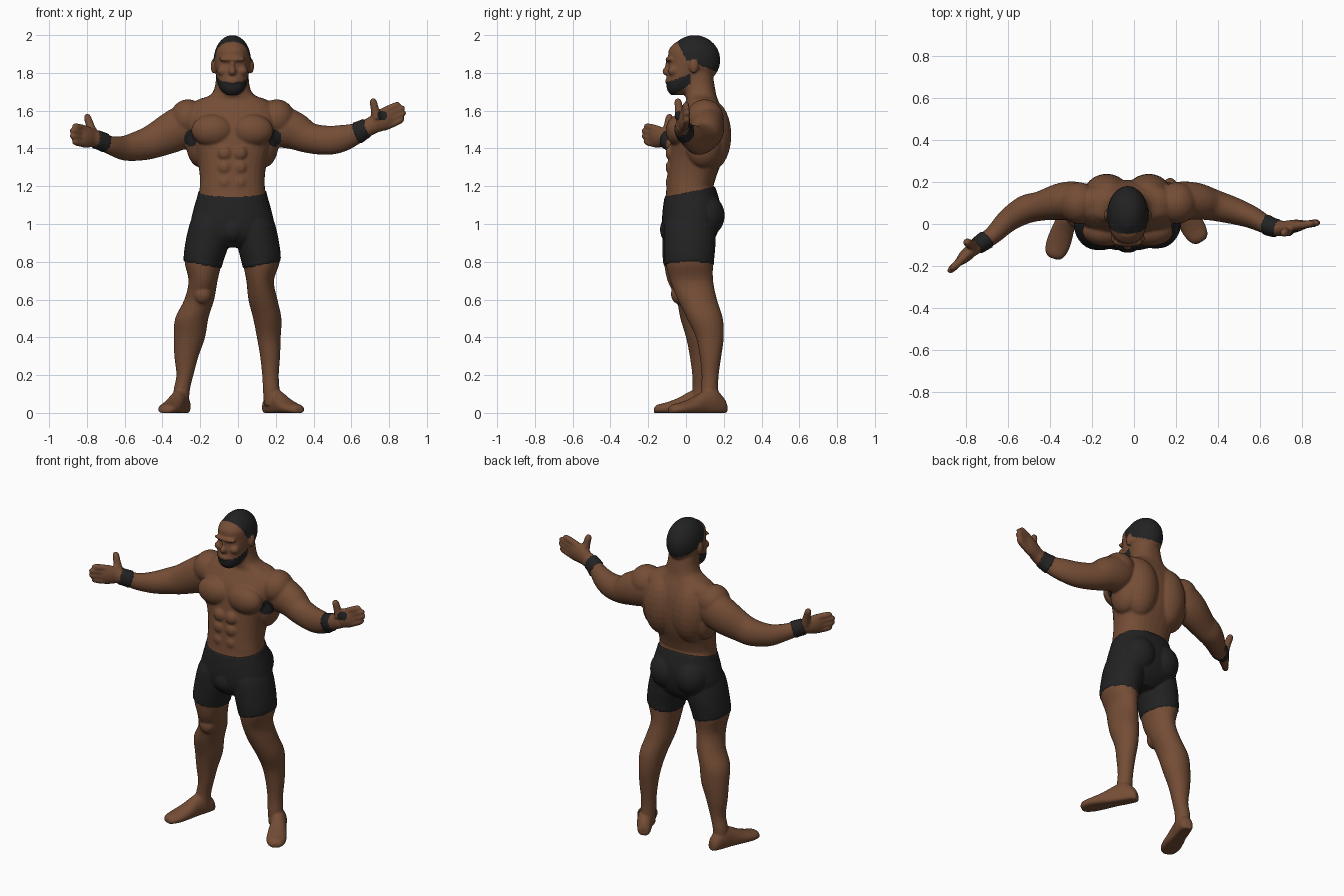
import bpy, bmesh, math
from mathutils import Vector, Matrix

CX = -0.03                      # body centre line
X, Z = Vector((1, 0, 0)), Vector((0, 0, 1))
bm = bmesh.new()


def spline(rows, n=4):
    """Catmull-Rom through rows of (x, y, z, a, b)."""
    p = [Vector(r) for r in rows]
    p = [p[0] * 2 - p[1]] + p + [p[-1] * 2 - p[-2]]
    out = []
    for i in range(1, len(p) - 2):
        a, b, c, d = p[i - 1:i + 3]
        for k in range(n):
            t = k / n
            out.append((b * 2 + (c - a) * t + (a * 2 - b * 5 + c * 4 - d) * t ** 2
                        + (b * 3 - a - c * 3 + d) * t ** 3) * 0.5)
    return out + [p[-2]]


def tube(rows, ref, axis=None, power=2.0, sides=28):
    """Closed loft of ellipses; a is the half size along ref, b across it."""
    pts = spline(rows)
    rings = []
    for i, q in enumerate(pts):
        c = Vector(q[:3])
        t = axis or Vector(pts[min(i + 1, len(pts) - 1)][:3]) - Vector(pts[max(i - 1, 0)][:3])
        t = t.normalized()
        u = (ref - t * ref.dot(t)).normalized()
        v = t.cross(u)
        ring = []
        for k in range(sides):
            w = 2 * math.pi * k / sides
            cs, sn = math.cos(w), math.sin(w)
            co = c + u * max(q[3], .004) * math.copysign(abs(cs) ** (2 / power), cs) \
                + v * max(q[4], .004) * math.copysign(abs(sn) ** (2 / power), sn)
            co.z = max(co.z, 0)
            ring.append(bm.verts.new(co))
        rings.append(ring)
    faces = [bm.faces.new((r[k], r[(k + 1) % sides], s[(k + 1) % sides], s[k]))
             for r, s in zip(rings, rings[1:]) for k in range(sides)]
    faces += [bm.faces.new(rings[0]), bm.faces.new(rings[-1])]
    bmesh.ops.recalc_face_normals(bm, faces=faces)


def blob(c, r):
    m = Matrix.Translation(c) @ Matrix.Diagonal((*r, 1))
    bmesh.ops.create_uvsphere(bm, u_segments=24, v_segments=14, radius=1, matrix=m)


def pair(dx, y, z, r):
    for s in (-1, 1):
        blob((CX + s * dx, y, z), r)


def stack(rows, power=2.0):
    """Horizontal rings given as z, half width, front y, back y."""
    tube([(CX, (f + b) / 2, z, w, (b - f) / 2) for z, w, f, b in rows], X, Z, power)


# torso, neck and pelvis
stack([(1.12, .175, -.105, .15), (1.17, .174, -.105, .14), (1.25, .172, -.1, .16),
       (1.35, .188, -.092, .195), (1.45, .222, -.08, .21), (1.55, .24, -.06, .205),
       (1.62, .22, -.02, .185), (1.655, .18, 0, .17), (1.685, .115, -.005, .16),
       (1.73, .092, -.01, .152), (1.8, .085, -.01, .14)], 2.3)
stack([(1.22, .168, -.1, .14), (1.15, .18, -.108, .165), (1.08, .2, -.118, .18),
       (1.0, .213, -.122, .175), (.93, .17, -.11, .15), (.88, .07, -.07, .1)], 2.3)
# chest, back, stomach and seat muscles
pair(.105, -.035, 1.495, (.112, .072, .085))
pair(.1, .13, 1.47, (.115, .11, .19))
pair(.17, .09, 1.43, (.075, .1, .13))
pair(.1, .1, 1.6, (.13, .09, .075))
for z in (1.22, 1.3, 1.375):
    pair(.04, -.082, z, (.038, .026, .038))
pair(.085, .1, 1.045, (.1, .1, .11))
blob((CX, -.085, .97), (.06, .048, .065))

# head and face
blob((CX, .045, 1.868), (.099, .137, .132))
stack([(1.682, .03, -.08, -.02), (1.71, .062, -.1, .04), (1.75, .079, -.103, .08),
       (1.8, .087, -.097, .12), (1.86, .092, -.092, .15), (1.92, .088, -.092, .15),
       (1.96, .065, -.06, .12)], 2.3)
blob((CX, -.1, 1.808), (.021, .026, .022))
blob((CX, -.092, 1.835), (.012, .02, .035))
blob((CX, -.086, 1.872), (.074, .023, .015))
blob((CX, -.098, 1.757), (.032, .014, .014))
pair(.05, -.068, 1.81, (.032, .028, .026))
pair(.101, .042, 1.835, (.014, .024, .038))

# legs, each given by rings of x, y, z, half width, half depth
LEGS = {
    "left": [(-.13, .02, 1.06, .095, .11), (-.143, .012, 1.0, .108, .128), (-.162, .01, .9, .112, .13),
             (-.183, .005, .8, .1, .122), (-.185, .01, .7, .077, .108), (-.205, .042, .6, .079, .093),
             (-.245, .06, .5, .088, .09), (-.257, .075, .4, .083, .075), (-.273, .08, .3, .064, .06),
             (-.281, .08, .2, .045, .047), (-.298, .08, .12, .043, .046), (-.3, .075, .04, .04, .05)],
    "right": [(.07, .03, 1.06, .095, .11), (.083, .022, 1.0, .108, .13), (.105, .02, .9, .108, .132),
              (.122, .018, .8, .099, .126), (.117, .03, .7, .073, .114), (.132, .06, .6, .077, .104),
              (.155, .1, .5, .075, .095), (.163, .126, .4, .063, .074), (.17, .13, .3, .053, .057),
              (.172, .128, .2, .044, .045), (.176, .125, .12, .044, .046), (.178, .13, .04, .04, .05)]}
for rows in LEGS.values():
    tube(rows, X, Z)
blob((-.188, -.035, .63), (.05, .045, .055))
blob((.124, .0, .63), (.05, .05, .055))

# feet: along the sole, height, half width
FOOT = [(0, .05, .024), (.06, .085, .038), (.22, .13, .045), (.4, .115, .047),
        (.6, .08, .055), (.8, .056, .058), (.94, .045, .046), (1, .03, .025)]
for heel, toe in (((-.28, .15, 0), (-.385, -.165, 0)), ((.15, .21, 0), (.322, -.085, 0))):
    heel, toe = Vector(heel), Vector(toe)
    tube([(*(heel.lerp(toe, t) + Z * h * .4), w, h * .6) for t, h, w in FOOT], X, toe - heel)

# shoulders and arms: x, y, z, half height, half depth
blob((-.265, .1, 1.56), (.095, .1, .1))
blob((.205, .1, 1.56), (.097, .1, .1))
tube([(-.2, .1, 1.55, .08, .08), (-.28, .11, 1.52, .11, .092), (-.35, .107, 1.485, .108, .088),
      (-.45, .085, 1.437, .09, .07), (-.52, .068, 1.415, .08, .068), (-.6, .018, 1.402, .066, .056),
      (-.67, -.05, 1.415, .05, .044), (-.72, -.085, 1.437, .046, .04), (-.77, -.12, 1.455, .046, .034)], Z)
tube([(.14, .1, 1.55, .08, .08), (.22, .11, 1.52, .108, .092), (.3, .108, 1.492, .1, .088),
      (.38, .09, 1.455, .081, .075), (.48, .062, 1.443, .077, .064), (.56, .033, 1.456, .07, .054),
      (.62, .002, 1.477, .057, .045), (.67, -.018, 1.503, .048, .04), (.73, -.02, 1.53, .046, .034)], Z)


def hand(wrist, tip, thumb):
    """Palm, four fingers side by side and a raised thumb."""
    w, d = Vector(wrist), Vector(tip) - Vector(wrist)
    up = (Z - d * d.z / d.length_squared).normalized()
    tube([(*(w + d * t), a, b) for t, a, b in
          ((-.1, .036, .03), (.15, .05, .032), (.4, .057, .03), (.6, .05, .02))], Z)
    for k, reach in enumerate((.86, .97, 1.0, .93)):
        s = up * (k - 1.5) * .027
        tube([(*(w + s + d * t * reach), r, r) for t, r in
              ((.35, .018), (.65, .019), (.9, .017), (1, .008))], Z)
    a, b = [Vector(p) for p in thumb]
    tube([(*a.lerp(b, t), r, r) for t, r in ((0, .03), (.45, .022), (.85, .019), (1, .009))], X)


hand((-.755, -.105, 1.45), (-.888, -.232, 1.482), ((-.765, -.105, 1.47), (-.803, -.085, 1.582)))
hand((.7, -.02, 1.52), (.888, .008, 1.607), ((.735, -.03, 1.56), (.712, -.045, 1.665)))

# fuse everything into one smooth surface
raw = bpy.data.meshes.new("raw")
bm.to_mesh(raw)
bm.free()
tmp = bpy.data.objects.new("raw", raw)
bpy.context.collection.objects.link(tmp)
rm = tmp.modifiers.new("fuse", 'REMESH')
rm.mode, rm.voxel_size = 'VOXEL', .007
sm = tmp.modifiers.new("soften", 'SMOOTH')
sm.factor, sm.iterations = .5, 4
bpy.context.view_layer.update()
fused = bpy.data.meshes.new_from_object(tmp.evaluated_get(bpy.context.evaluated_depsgraph_get()))
bpy.data.objects.remove(tmp)


def part(p):
    """Name of the part that a surface point belongs to."""
    x, y, z = p
    dx = abs(x - CX)
    if .755 + .18 * dx < z < 1.165 + .2 * y and dx < .35:
        return "shorts"
    if z > 1.66 and dx < .2:
        if dx < .102 and z > 1.87 - .4 * max(y, 0) and y > -(z - 1.87) * .5:
            return "hair"
        if y < .025 and 1.685 + .7 * (y + .06) < z < 1.765 + .35 * (y + .06):
            return "beard"
    for c, d in (((-.728, -.09, 1.437), (-.75, -.6, .3)), ((.657, -.012, 1.495), (.85, -.25, .35))):
        o = p - Vector(c)
        if o.length < .1 and abs(o.dot(Vector(d).normalized())) < .034:
            return "wristbands"
    if (p - Vector((.765, -.045, 1.575))).length < .028:
        return "palm_patch"
    for c in ((-.24, .04, 1.455), (.185, .04, 1.455)):
        o = p - Vector(c)
        if Vector((o.x / .045, o.y / .07, o.z / .05)).length < 1:
            return "underarm_hair"
    return "body"


def material(name, col):
    m = bpy.data.materials.new(name)
    m.diffuse_color = (*col, 1)
    return m


skin = material("brown skin", (.175, .074, .036))
black = material("black", (.016, .016, .017))

# clean waist edge, then lift the clothing slightly off the skin
bm = bmesh.new()
bm.from_mesh(fused)
bmesh.ops.bisect_plane(bm, geom=bm.verts[:] + bm.edges[:] + bm.faces[:],
                       plane_co=(0, 0, 1.165), plane_no=(0, -.2, 1))
bm.normal_update()
LIFT = {"shorts": .005, "wristbands": .005}
label = {f: part(f.calc_center_median()) for f in bm.faces}
for v, n in [(v, v.normal.copy()) for v in bm.verts]:
    kinds = {label[f] for f in v.link_faces}
    if len(kinds) == 1:
        v.co += n * LIFT.get(kinds.pop(), 0)
    v.co.z = max(v.co.z, 0)
bm.faces.index_update()
labels = [label[f] for f in bm.faces]

# one object for each part
for name in sorted(set(labels)):
    piece = bm.copy()
    piece.faces.ensure_lookup_table()
    bmesh.ops.delete(piece, geom=[f for f, l in zip(piece.faces, labels) if l != name], context='FACES')
    for f in piece.faces:
        f.smooth = True
    me = bpy.data.meshes.new(name)
    piece.to_mesh(me)
    piece.free()
    me.materials.append(skin if name == "body" else black)
    bpy.context.collection.objects.link(bpy.data.objects.new(name, me))
bm.free()
